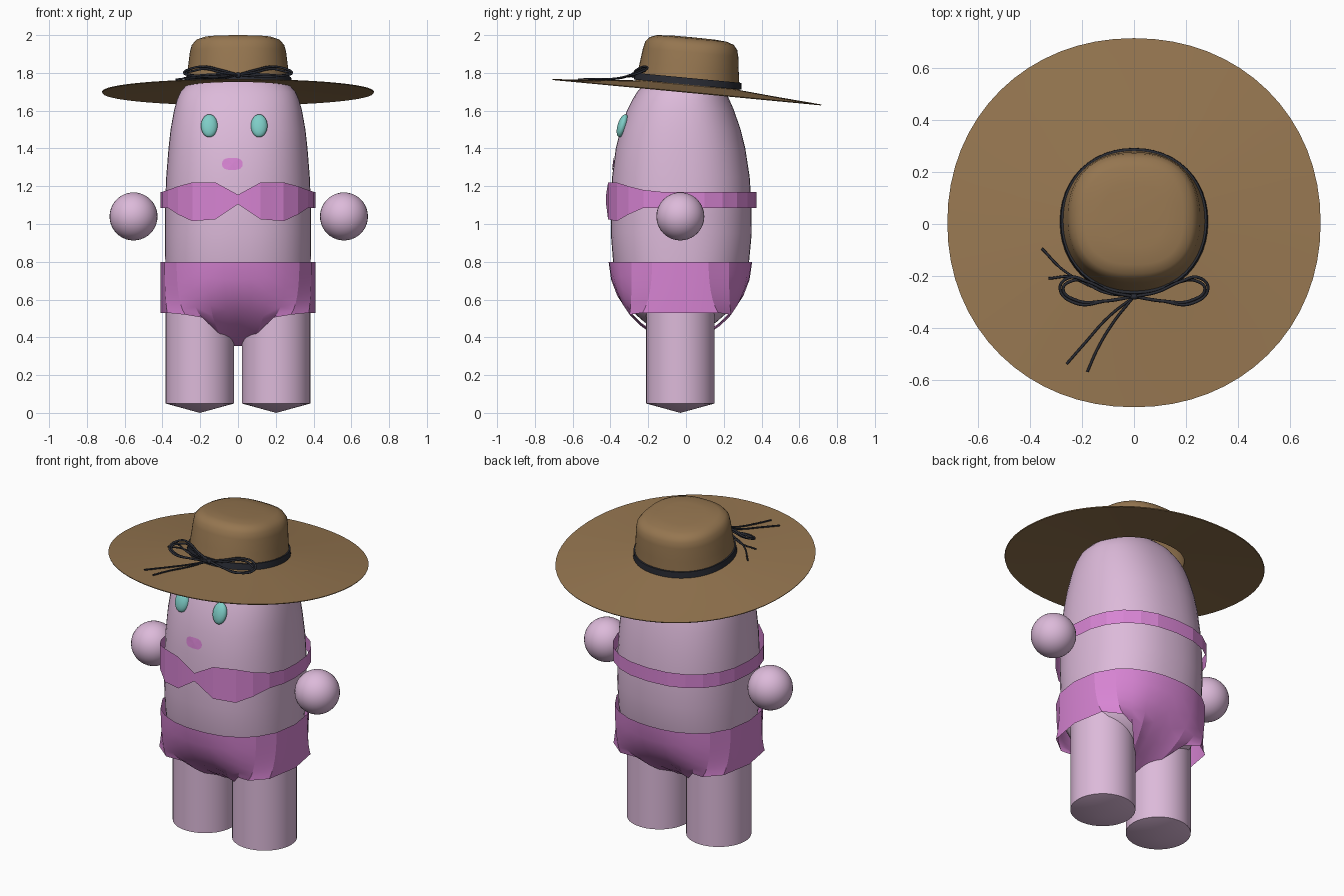
import bpy, bmesh, math
from mathutils import Matrix, Vector

if "Cube" in bpy.data.objects:
    bpy.data.objects.remove(bpy.data.objects["Cube"])


def material(name, rgb):
    m = bpy.data.materials.new(name)
    m.diffuse_color = (*rgb, 1)
    m.use_nodes = True
    m.node_tree.nodes["Principled BSDF"].inputs["Base Color"].default_value = m.diffuse_color
    return m


SKIN = material("pale pink", (0.72, 0.49, 0.70))
CLOTH = material("orchid pink", (0.68, 0.23, 0.65))
STRAW = material("straw brown", (0.30, 0.18, 0.08))
RIBBON = material("dark ribbon", (0.022, 0.024, 0.033))
TEAL = material("teal", (0.21, 0.61, 0.57))


def finish(name, bm, mat, smooth=None, recalc=True):
    if recalc:
        bmesh.ops.recalc_face_normals(bm, faces=bm.faces[:])
    me = bpy.data.meshes.new(name)
    bm.to_mesh(me)
    bm.free()
    me.materials.append(mat)
    ob = bpy.data.objects.new(name, me)
    bpy.context.collection.objects.link(ob)
    if smooth:
        bpy.ops.object.select_all(action='DESELECT')
        ob.select_set(True)
        bpy.context.view_layer.objects.active = ob
        bpy.ops.object.shade_smooth_by_angle(angle=math.radians(smooth))
    return ob


def spow(v, p):
    return math.copysign(abs(v) ** p, v)


def oval(a, b, n, deg):
    """Superellipse point, angle measured from the front (-y)."""
    t = math.radians(deg)
    return a * spow(math.sin(t), 2 / n), -b * spow(math.cos(t), 2 / n)


def loft(name, rings, mat, segs=48, smooth=40, xf=None, closed=False):
    """rings: (z, half width, half depth, centre y, exponent); zero width = pole."""
    bm = bmesh.new()
    rows = []
    for z, a, b, cy, n in rings:
        pts = [(0, cy, z)] if a == 0 else [
            (p[0], p[1] + cy, z) for p in
            (oval(a, b, n, 360 * i / segs) for i in range(segs))]
        rows.append([bm.verts.new(p) for p in pts])
    pairs = list(zip(rows, rows[1:]))
    if closed:
        pairs.append((rows[-1], rows[0]))
    for r, s in pairs:
        for i in range(segs):
            j = (i + 1) % segs
            if len(r) == 1:
                bm.faces.new((r[0], s[j], s[i]))
            elif len(s) == 1:
                bm.faces.new((r[i], r[j], s[0]))
            else:
                bm.faces.new((r[i], r[j], s[j], s[i]))
    if xf:
        bm.transform(xf)
    return finish(name, bm, mat, smooth)


# Body: tall rounded form, narrower front to back towards the ends
N = 2.3
body = [(0.40, 0, 0, -.03, N), (0.42, .12, .09, -.03, N), (0.48, .26, .19, -.03, N),
        (0.55, .34, .27, -.03, N), (0.65, .375, .325, -.028, N),
        (0.80, .385, .36, -.026, N), (0.95, .387, .373, -.025, N),
        (1.10, .386, .372, -.025, N), (1.25, .380, .364, -.027, N),
        (1.40, .368, .343, -.029, N), (1.50, .357, .318, -.029, N),
        (1.60, .339, .284, -.029, N), (1.66, .323, .256, -.027, N),
        (1.70, .305, .234, -.024, N), (1.73, .278, .213, -.02, N),
        (1.77, .237, .18, -.015, N), (1.81, .175, .13, -.01, N),
        (1.84, .09, .07, -.005, N), (1.85, 0, 0, 0, N)]
loft("body", body, SKIN, smooth=60)


def front_y(x, z):
    for r, s in zip(body, body[1:]):
        if r[0] <= z <= s[0]:
            t = (z - r[0]) / (s[0] - r[0])
            a, b, cy = (r[k] + (s[k] - r[k]) * t for k in (1, 2, 3))
            return cy - b * (1 - abs(x / a) ** N) ** (1 / N)


def ball(name, loc, scale, mat, tilt=0):
    bm = bmesh.new()
    bmesh.ops.create_uvsphere(bm, u_segments=32, v_segments=20, radius=1)
    bm.transform(Matrix.Translation(loc) @ Matrix.Rotation(tilt, 4, 'X')
                 @ Matrix.Diagonal((*scale, 1)))
    finish(name, bm, mat, 60)


# Legs with shallow cone soles, and floating hands
for side, sx in (("left", -1), ("right", 1)):
    leg = loft(side + "_leg", [(0, 0, 0, -.03, 2), (.05, .182, .182, -.03, 2),
                               (.60, .182, .182, -.03, 2), (.62, 0, 0, -.03, 2)],
               SKIN, 32, smooth=14)
    leg.data.transform(Matrix.Translation((sx * .202, 0, 0)))
    ball(side + "_hand", (.004 + sx * .557, -.03, 1.04), (.127,) * 3, SKIN)

# Eyes
for side, x in (("left", -.152), ("right", .112)):
    ball(side + "_eye", (x, front_y(x, 1.52) - .006, 1.52), (.044, .026, .063),
         TEAL, math.radians(-17))

# Mouth: thin plate lying on the face
bm = bmesh.new()
pts = []
for i in range(20):
    t = 2 * math.pi * i / 20
    x, z = -.03 + .055 * math.cos(t), 1.318 + .032 * math.sin(t) + .012 * math.cos(t) ** 2 * math.sin(t)
    pts.append(bm.verts.new((x, front_y(x, z) - .005, z)))
mid = bm.verts.new((-.03, front_y(-.03, 1.318) - .006, 1.318))
for i in range(20):
    bm.faces.new((mid, pts[i], pts[(i + 1) % 20]))
finish("mouth", bm, CLOTH, recalc=False)

# Bikini top: band with two wider cups; (angle from front, top z, bottom z)
cup = [(0, 1.155, 1.105), (14, 1.22, 1.025), (33, 1.22, 1.015), (48, 1.20, 1.05),
       (63, 1.18, 1.085), (78, 1.17, 1.085)]
cup += [(d, 1.17, 1.085) for d in range(90, 181, 15)]
loop = cup + [(-d, t, b) for d, t, b in reversed(cup[1:-1])]
bm = bmesh.new()
cols = []
for d, top, low in loop:
    x, y = oval(.41, .398, N, d)
    cols.append([bm.verts.new((x, y - .025, z)) for z in (top, low)])
for c, e in zip(cols, cols[1:] + cols[:1]):
    bm.faces.new((c[0], c[1], e[1], e[0]))
finish("bikini_top", bm, CLOTH, smooth=12)

# Bikini bottom: bowl from the waist to the leg openings, one quarter repeated four times
hem = [(0, (0, 0, .355)), (8, (.03, 0, .355)), (20, (.10, .15, .42)),
       (35, (.19, .24, .505)), (50, (.28, .27, .52)), (70, (.375, .20, .53)),
       (90, (.41, 0, .53))]
bm = bmesh.new()
for sx in (-1, 1):
    for sy in (-1, 1):
        grid = []
        for d, h in hem:
            wx, wy = oval(.41, .38, N, d)
            w = Vector((wx, -wy, .80))
            h = Vector(h)
            k = d / 90
            c = Vector((w.x, w.y * (.97 + .03 * k), .50 + .15 * k))
            col = []
            for i in range(7):
                t = i / 6
                p = w * (1 - t) ** 2 + c * (2 * t * (1 - t)) + h * t * t
                col.append(bm.verts.new((p.x * sx, p.y * sy - .03, p.z)))
            grid.append(col)
        for c, e in zip(grid, grid[1:]):
            for i in range(6):
                bm.faces.new((c[i], c[i + 1], e[i + 1], e[i]))
bmesh.ops.remove_doubles(bm, verts=bm.verts[:], dist=.0005)
finish("bikini_bottom", bm, CLOTH, smooth=20)

# Sun hat: crown and wide brim as one hollow shell, tipped up at the front
TIP = Matrix.Translation((0, .005, 1.70)) @ Matrix.Rotation(math.radians(-5.4), 4, 'X')
outer = [(.290, 0, 2), (.289, .12, 2.6), (.283, .19, 2.6), (.270, .225, 2.5),
         (.245, .246, 2.4), (.21, .255, 2.3), (.13, .265, 2.2), (.035, .279, 2.1),
         (.018, .48, 2.08), (0, .72, 2.08)]
inner = [(-.005, .718, 2.08), (.012, .48, 2.08), (.026, .273, 2.1), (.13, .257, 2.2),
         (.21, .247, 2.3), (.265, .21, 2.5), (.278, .12, 2.6), (.280, 0, 2)]
loft("sun_hat", [(z, r, r * .993, 0, n) for z, r, n in outer + inner], STRAW, 64,
     smooth=35, xf=TIP)
loft("hat_band", [(z, r, r, 0, 2.1) for z, r in
                  ((.038, .274), (.038, .286), (.074, .282), (.074, .268))],
     RIBBON, 48, xf=TIP, closed=True)


# Bow: thin cords on the front of the hat
def cord(name, pts, radius=.006):
    cu = bpy.data.curves.new(name, 'CURVE')
    cu.dimensions = '3D'
    cu.bevel_depth = radius
    cu.bevel_resolution = 2
    sp = cu.splines.new('BEZIER')
    sp.bezier_points.add(len(pts) - 1)
    for b, p in zip(sp.bezier_points, pts):
        b.co = p
        b.handle_left_type = b.handle_right_type = 'AUTO'
    cu.materials.append(RIBBON)
    ob = bpy.data.objects.new(name, cu)
    bpy.context.collection.objects.link(ob)
    bpy.ops.object.select_all(action='DESELECT')
    ob.select_set(True)
    bpy.context.view_layer.objects.active = ob
    bpy.ops.object.convert(target='MESH')


for side, sx in (("left", -1), ("right", 1)):
    for i, o in enumerate((0, .012)):
        cord(f"{side}_bow_loop_{i + 1}", [
            (0, -.28, 1.79), (sx * .09, -.262, 1.815 - o), (sx * .18, -.222, 1.833 - o),
            (sx * (.25 - o), -.207 - o, 1.822 - o), (sx * (.285 - o), -.25, 1.80),
            (sx * .22, -.307 + o, 1.785), (sx * .11, -.297, 1.782), (0, -.28, 1.79)])
tails = [[(0, -.28, 1.79), (-.10, -.36, 1.77), (-.19, -.46, 1.767), (-.26, -.54, 1.766)],
         [(0, -.28, 1.79), (-.08, -.38, 1.77), (-.14, -.48, 1.768), (-.18, -.57, 1.766)],
         [(0, -.28, 1.79), (-.12, -.262, 1.785), (-.23, -.205, 1.775), (-.33, -.21, 1.765)],
         [(0, -.28, 1.79), (-.14, -.25, 1.78), (-.27, -.18, 1.775), (-.355, -.095, 1.745)]]
for i, t in enumerate(tails):
    cord(f"bow_tail_{i + 1}", t, .005)
ball("bow_knot", (0, -.28, 1.788), (.018, .012, .014), RIBBON)
